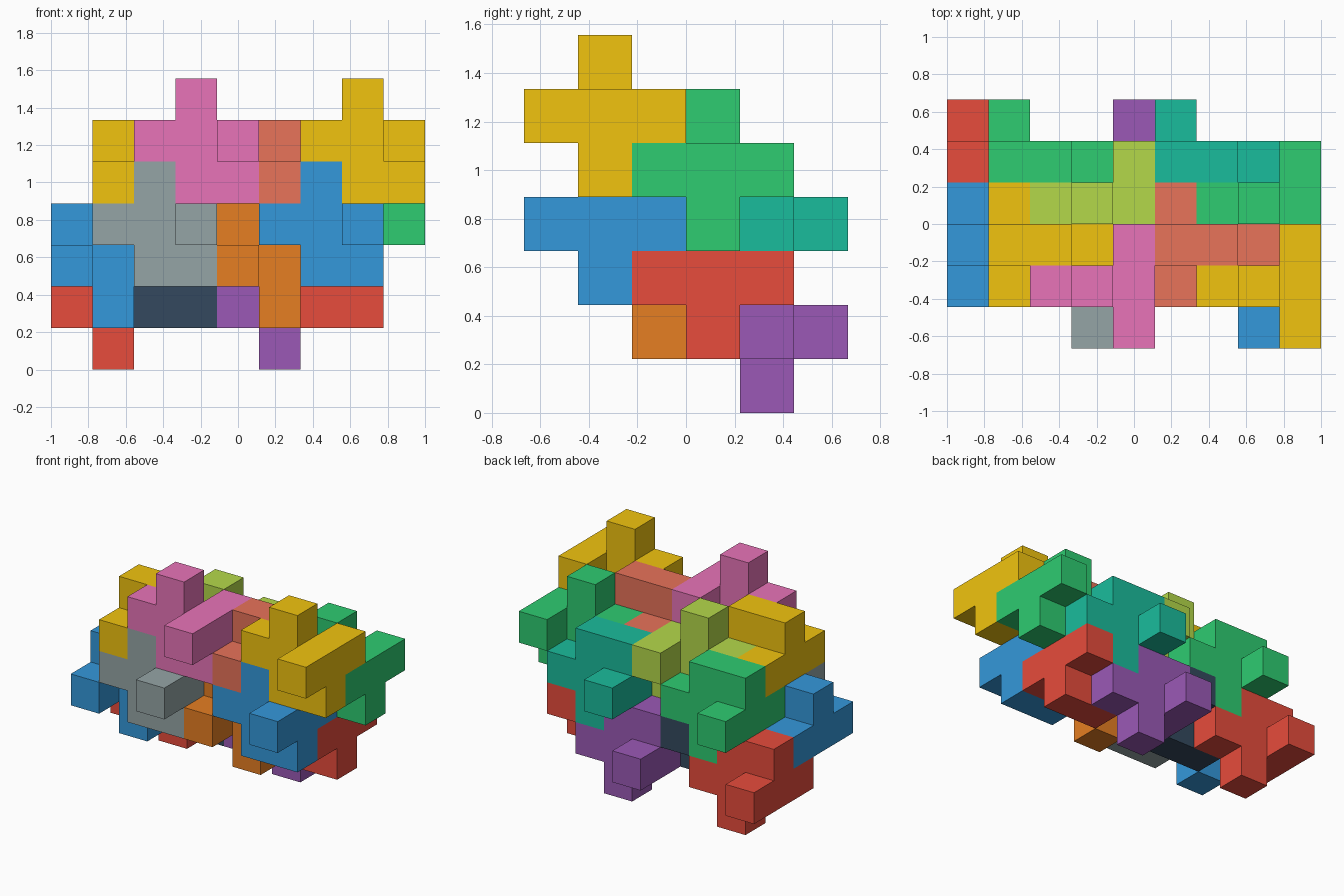
import bpy, bmesh
from mathutils import Vector

if "Cube" in bpy.data.objects:
    bpy.data.objects.remove(bpy.data.objects["Cube"])

U = 2 / 9  # edge of one cube; the grid is 9 x 6 x 7 cells

# One eight-cube piece, relative to its centre cube
PIECE = [(0, 0, 0), (-1, 0, 0), (1, 0, 0), (1, -1, 0), (1, 1, 0),
         (0, 0, 1), (0, 0, -1), (1, 0, -1)]
# The same piece turned half round about y
TURNED = [(-x, y, -z) for x, y, z in PIECE]

COLOURS = {
    "red": "E74C3C", "blue": "3498DB", "yellow": "F1C40F", "green": "2ECC71",
    "purple": "9B59B6", "teal": "1ABC9C", "orange": "E67E22", "slate": "34495E",
    "grey": "95A5A6", "pink": "E874B8", "lime": "B4D84A", "salmon": "E8735A",
}


def linear(c):
    return c / 12.92 if c <= 0.04045 else ((c + 0.055) / 1.055) ** 2.4


def make_material(name, code):
    mat = bpy.data.materials.new(name)
    rgb = [linear(int(code[i:i + 2], 16) / 255) for i in (0, 2, 4)]
    mat.diffuse_color = (*rgb, 1)
    mat.use_nodes = True
    mat.node_tree.nodes["Principled BSDF"].inputs["Base Color"].default_value = mat.diffuse_color
    return mat


def make_piece(name, cells, centre, mat):
    """Outer skin of a group of cubes, with flat areas merged."""
    bm = bmesh.new()
    filled = set(cells)
    for cell in cells:
        for axis in range(3):
            for sign in (-1, 1):
                n = [0, 0, 0]
                n[axis] = sign
                if tuple(a + b for a, b in zip(cell, n)) in filled:
                    continue
                normal = Vector(n)
                u = Vector([float(i == (axis + 1) % 3) for i in range(3)])
                v = normal.cross(u)
                mid = Vector(cell) + normal * 0.5
                corners = [(-u - v), (u - v), (u + v), (-u + v)]
                bm.faces.new([bm.verts.new((mid + c * 0.5) * U) for c in corners])
    bmesh.ops.remove_doubles(bm, verts=bm.verts[:], dist=1e-4)
    bmesh.ops.dissolve_limit(bm, angle_limit=0.01, verts=bm.verts[:], edges=bm.edges[:])
    mesh = bpy.data.meshes.new(name)
    bm.to_mesh(mesh)
    bm.free()
    mesh.materials.append(mat)
    obj = bpy.data.objects.new(name, mesh)
    x, y, z = centre
    obj.location = ((x - 4) * U, (y - 2.5) * U, (z + 0.5) * U)
    bpy.context.collection.objects.link(obj)


materials = {n: make_material(n, c) for n, c in COLOURS.items()}

# Layers from front to back: shape, y, upper z, upper x, then colours
# (upper left, upper right, lower left, lower right)
LAYERS = [
    ("front", PIECE, 1, 5, 3, ("pink", "yellow", "grey", "blue")),
    ("front_turned", TURNED, 2, 4, 2, ("yellow", "salmon", "blue", "orange")),
    ("back", PIECE, 3, 4, 3, ("lime", "green", "slate", "red")),
    ("back_turned", TURNED, 4, 3, 2, ("green", "teal", "red", "purple")),
]

for layer, cells, y, z, x, colours in LAYERS:
    for i, colour in enumerate(colours):
        row, col = divmod(i, 2)
        # the lower row steps one cell left and two cells down
        centre = (x + 4 * col - row, y, z - 2 * row)
        make_piece(f"{layer}_{colour}_piece", cells, centre, materials[colour])
